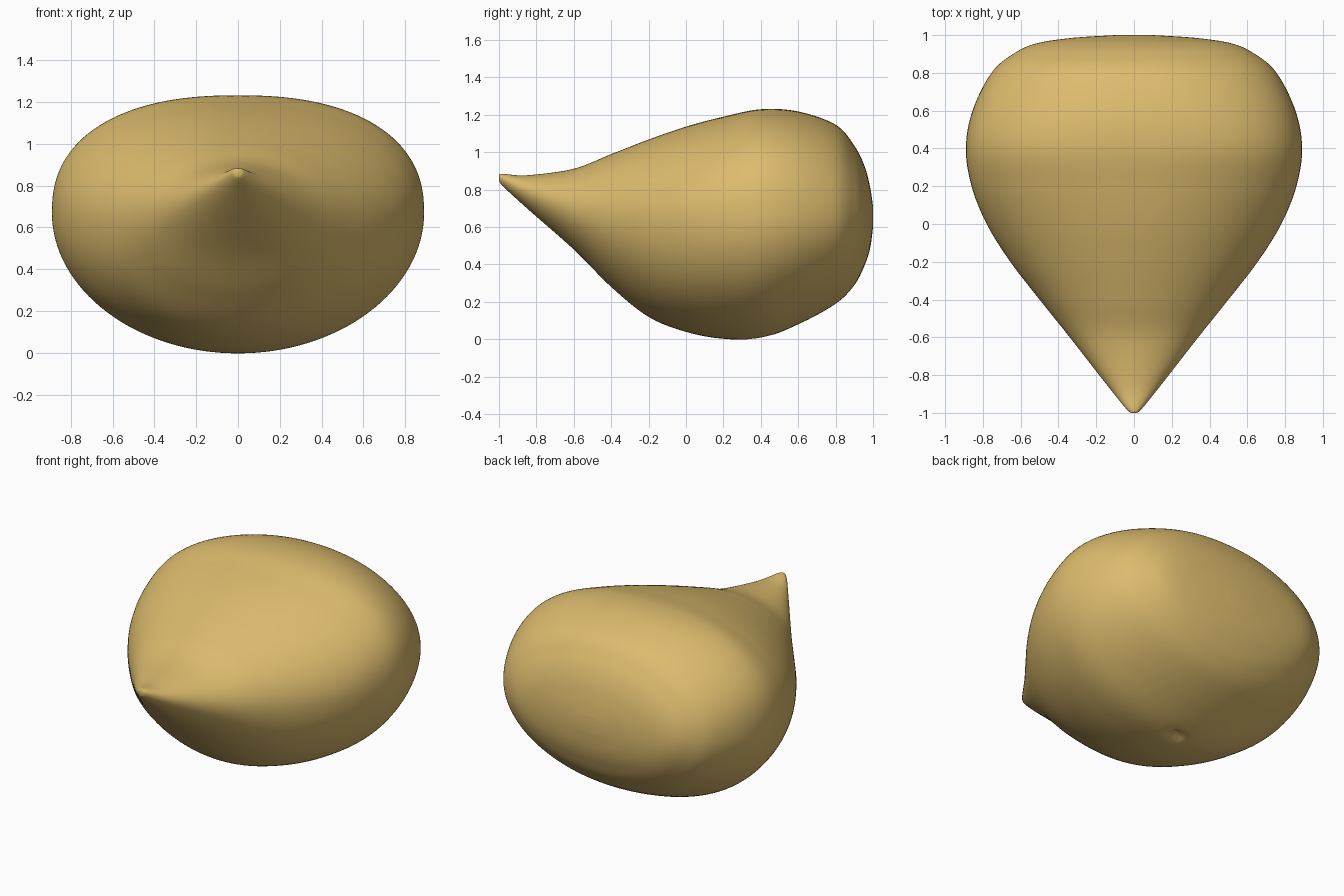
import bpy, bmesh, math
from mathutils import Vector

if "Cube" in bpy.data.objects:
    bpy.data.objects.remove(bpy.data.objects["Cube"], do_unlink=True)

# Cross-sections from tip to back:
# y, half width, top z, bottom z, widest z, upper roundness, lower roundness
STATIONS = [
    (-1.0, .012, .878, .85, .865, 2, 2),
    (-.98, .04, .885, .82, .855, 2, 2),
    (-.85, .145, .877, .70, .79, 2, 2),
    (-.6, .34, .912, .48, .70, 2, 2),
    (-.4, .5, .99, .28, .66, 2, 2),
    (-.2, .655, 1.068, .12, .65, 2, 2),
    (0, .78, 1.137, .04, .66, 2.05, 2),
    (.2, .86, 1.19, .003, .67, 2.2, 2),
    (.4, .89, 1.23, .006, .67, 2.35, 2),
    (.6, .855, 1.218, .08, .67, 2.25, 2),
    (.8, .755, 1.147, .19, .67, 2.1, 2),
    (.9, .64, 1.035, .29, .67, 2.05, 2),
    (.955, .52, .925, .395, .66, 2, 2),
    (.985, .33, .81, .49, .65, 2, 2),
    (1.0, .1, .71, .6, .65, 2, 2),
]
STEPS, SEGMENTS = 9, 128


def smooth_between(a, b, c, d, t):
    return b + .5 * t * (c - a + t * (2 * a - 5 * b + 4 * c - d + t * (3 * (b - c) + d - a)))


def sections():
    pts = [STATIONS[0]] + STATIONS + [STATIONS[-1]]
    for i in range(len(STATIONS) - 1):
        for k in range(STEPS):
            yield [smooth_between(*v, k / STEPS) for v in zip(*pts[i:i + 4])]
    yield STATIONS[-1]


def ring_point(y, width, top, bottom, mid, upper, lower, angle):
    c, s = math.cos(angle), math.sin(angle)
    n = upper if s > 0 else lower
    x = width * math.copysign(abs(c) ** (2 / n), c)
    z = mid + (top - mid if s > 0 else mid - bottom) * math.copysign(abs(s) ** (2 / n), s)
    return Vector((x, y, z))


# Body lofted through the sections
bm = bmesh.new()
rings = [[bm.verts.new(ring_point(*sec, math.tau * j / SEGMENTS)) for j in range(SEGMENTS)]
         for sec in sections()]
for a, b in zip(rings, rings[1:]):
    for j in range(SEGMENTS):
        k = (j + 1) % SEGMENTS
        bm.faces.new((a[j], a[k], b[k], b[j]))
bm.faces.new(rings[0])
bm.faces.new(rings[-1])

# Small dimple on the underside
for v in bm.verts:
    if v.co.z < .2:
        v.co.z += .04 * math.exp(-(v.co.x ** 2 + (v.co.y - .39) ** 2) / .0016)

bmesh.ops.recalc_face_normals(bm, faces=bm.faces)
mesh = bpy.data.meshes.new("drop_body")
bm.to_mesh(mesh)
bm.free()
body = bpy.data.objects.new("drop_body", mesh)
bpy.context.collection.objects.link(body)
for p in mesh.polygons:
    p.use_smooth = True

# Golden tan surface
mat = bpy.data.materials.new("golden_tan")
mat.use_nodes = True
colour = (.72, .50, .155, 1)
mat.diffuse_color = colour
mat.node_tree.nodes["Principled BSDF"].inputs["Base Color"].default_value = colour
mesh.materials.append(mat)
